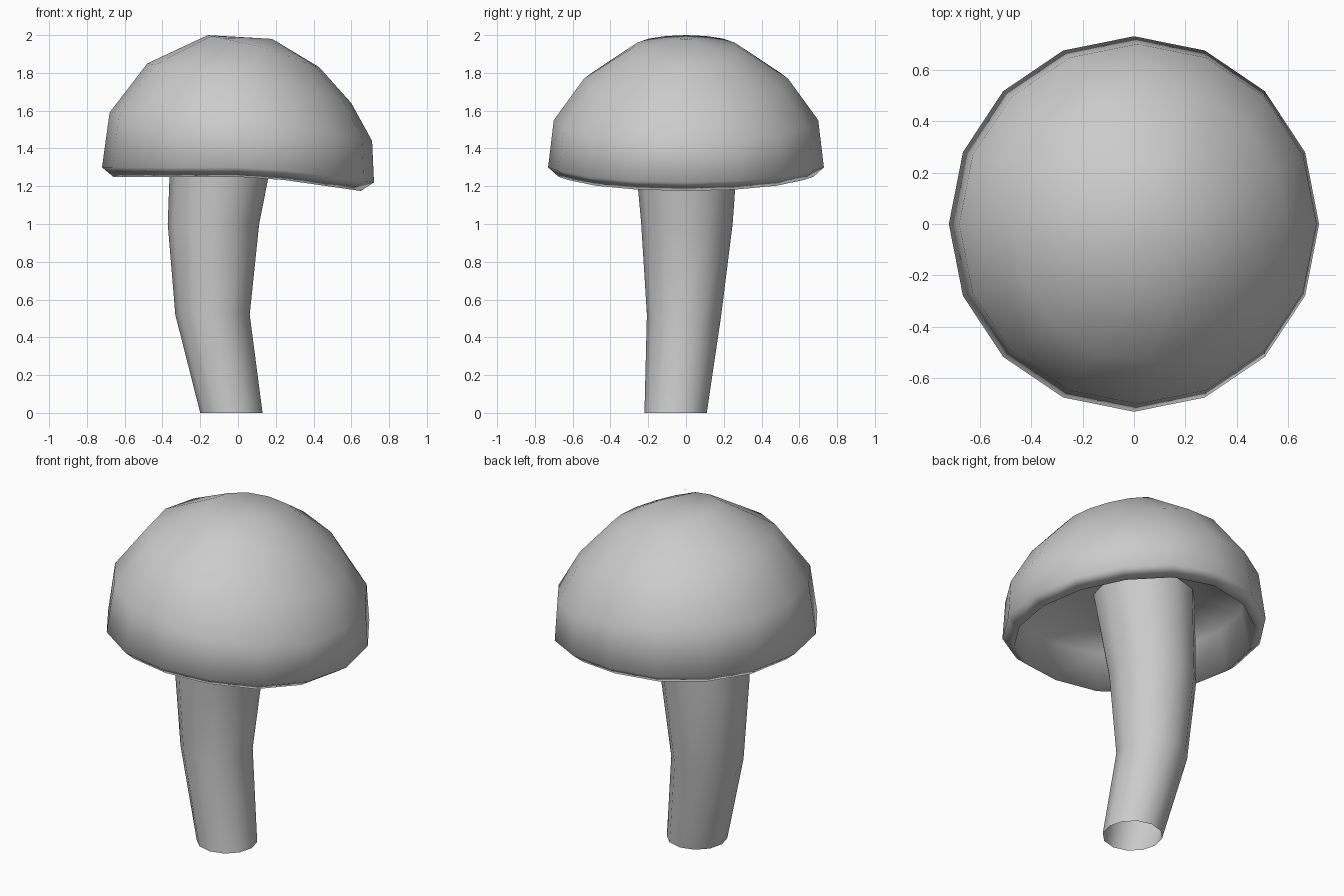
import bpy, bmesh
from math import cos, sin, tau

if "Cube" in bpy.data.objects:
    bpy.data.objects.remove(bpy.data.objects["Cube"])


def cap_ring(cx, rx, ry, z_left, z_mid, z_right, start=0.0, n=16):
    """Ring whose height leans from left to right; the droop begins at cos = start."""
    pts = []
    for i in range(n):
        c, s = cos(tau * i / n), sin(tau * i / n)
        if c > start:
            z = z_mid + (z_right - z_mid) * (c - start) / (1 - start)
        else:
            z = z_mid + (z_left - z_mid) * max(0.0, -c)
        pts.append((cx + rx * c, ry * s, z))
    return pts


def stem_ring(cx, cy, z, r, n=12):
    return [(cx + r * cos(tau * i / n), cy + r * sin(tau * i / n), z) for i in range(n)]


def loft(name, rings, apex=None):
    bm = bmesh.new()
    loops = [[bm.verts.new(p) for p in ring] for ring in rings]
    n = len(loops[0])
    for a, b in zip(loops, loops[1:]):
        for i in range(n):
            j = (i + 1) % n
            bm.faces.new((a[i], a[j], b[j], b[i]))
    if apex:
        tip = bm.verts.new(apex)
        for i in range(n):
            bm.faces.new((loops[-1][i], loops[-1][(i + 1) % n], tip))
    mesh = bpy.data.meshes.new(name)
    bm.to_mesh(mesh)
    bm.free()
    mesh.shade_smooth()
    obj = bpy.data.objects.new(name, mesh)
    bpy.context.collection.objects.link(obj)
    return obj


# Cap: hollow underside, rounded rim, leaning dome
loft("mushroom_cap", [
    cap_ring(-0.07, 0.27, 0.27, 1.50, 1.50, 1.49),
    cap_ring(0.01, 0.62, 0.63, 1.48, 1.45, 1.36),
    cap_ring(-0.005, 0.655, 0.675, 1.25, 1.25, 1.175, 0.2),
    cap_ring(0.0, 0.72, 0.73, 1.30, 1.30, 1.22, 0.2),
    cap_ring(0.015, 0.695, 0.70, 1.59, 1.55, 1.44),
    cap_ring(0.06, 0.54, 0.54, 1.85, 1.77, 1.64),
    cap_ring(0.135, 0.295, 0.28, 2.00, 1.935, 1.83),
], apex=(0.18, 0.0, 1.98))

# Stem: open, bent tube widening upward
loft("mushroom_stem", [
    stem_ring(-0.035, -0.055, 0.0, 0.165),
    stem_ring(-0.135, -0.01, 0.52, 0.197),
    stem_ring(-0.13, 0.005, 1.0, 0.242),
    stem_ring(-0.07, 0.0, 1.51, 0.283),
])
